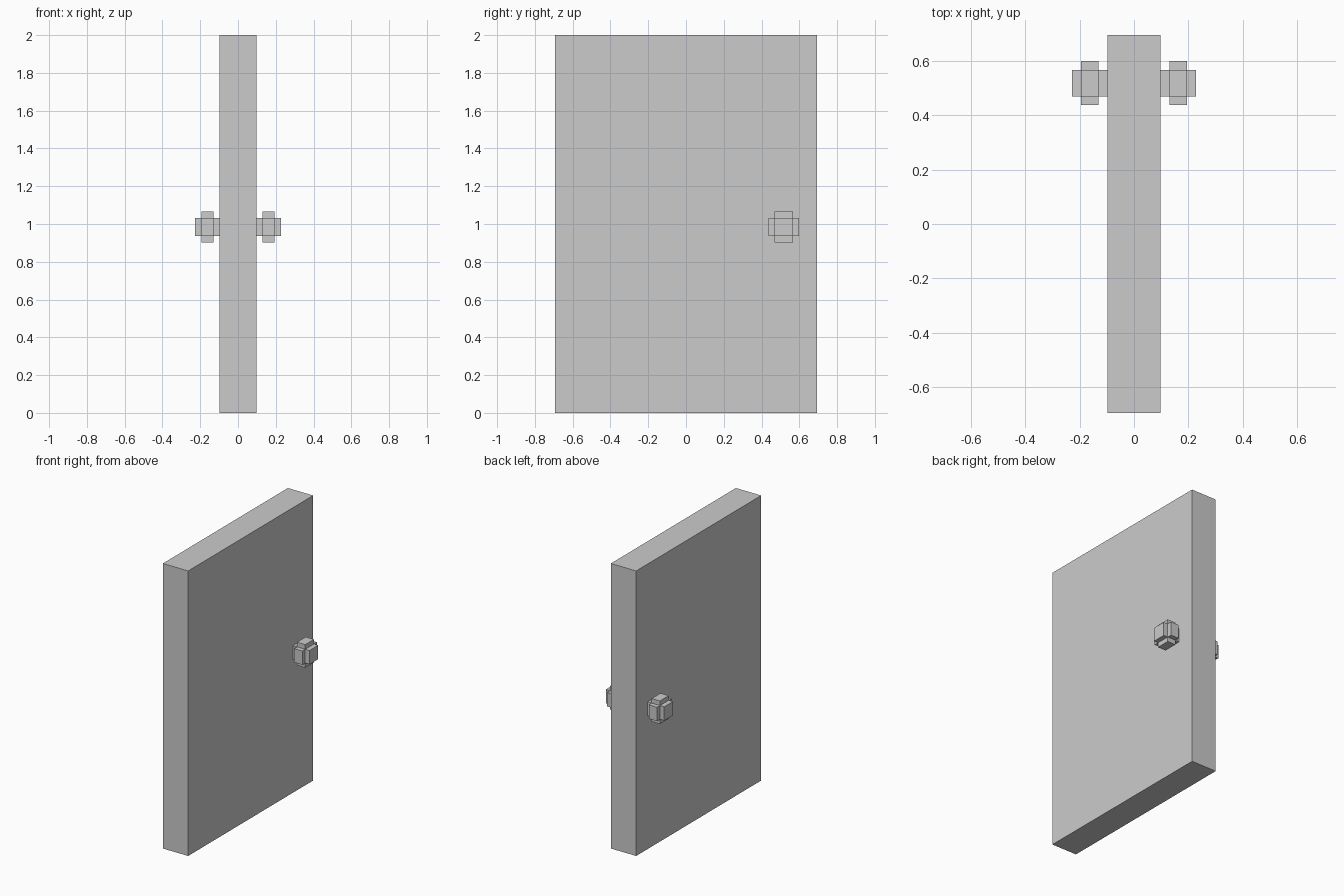
import bpy

cube = bpy.data.objects.get("Cube")
if cube:
    bpy.data.objects.remove(cube, do_unlink=True)

grey = bpy.data.materials.new("plain_grey")
grey.use_nodes = True
color = (0.6, 0.6, 0.6, 1)
grey.diffuse_color = color
grey.node_tree.nodes["Principled BSDF"].inputs["Base Color"].default_value = color


def box(name, center, size):
    bpy.ops.mesh.primitive_cube_add(size=1, location=center)
    ob = bpy.context.object
    ob.name = name
    ob.scale = size
    bpy.ops.object.transform_apply(location=False, rotation=False, scale=True)
    ob.data.materials.append(grey)
    return ob


# Door slab
box("door_panel", (0, 0, 1), (0.196, 1.386, 2))

# Each knob is three crossing blocks
LONG, WIDE, THIN = 0.162, 0.097, 0.064
for side, sign in (("left", 1), ("right", -1)):
    center = (sign * 0.162, 0.517, 0.984)
    box(side + "_knob_stem", center, (0.13, WIDE, WIDE))
    box(side + "_knob_cross_block", center, (THIN, LONG, WIDE))
    box(side + "_knob_upright_block", center, (THIN, WIDE, LONG))
